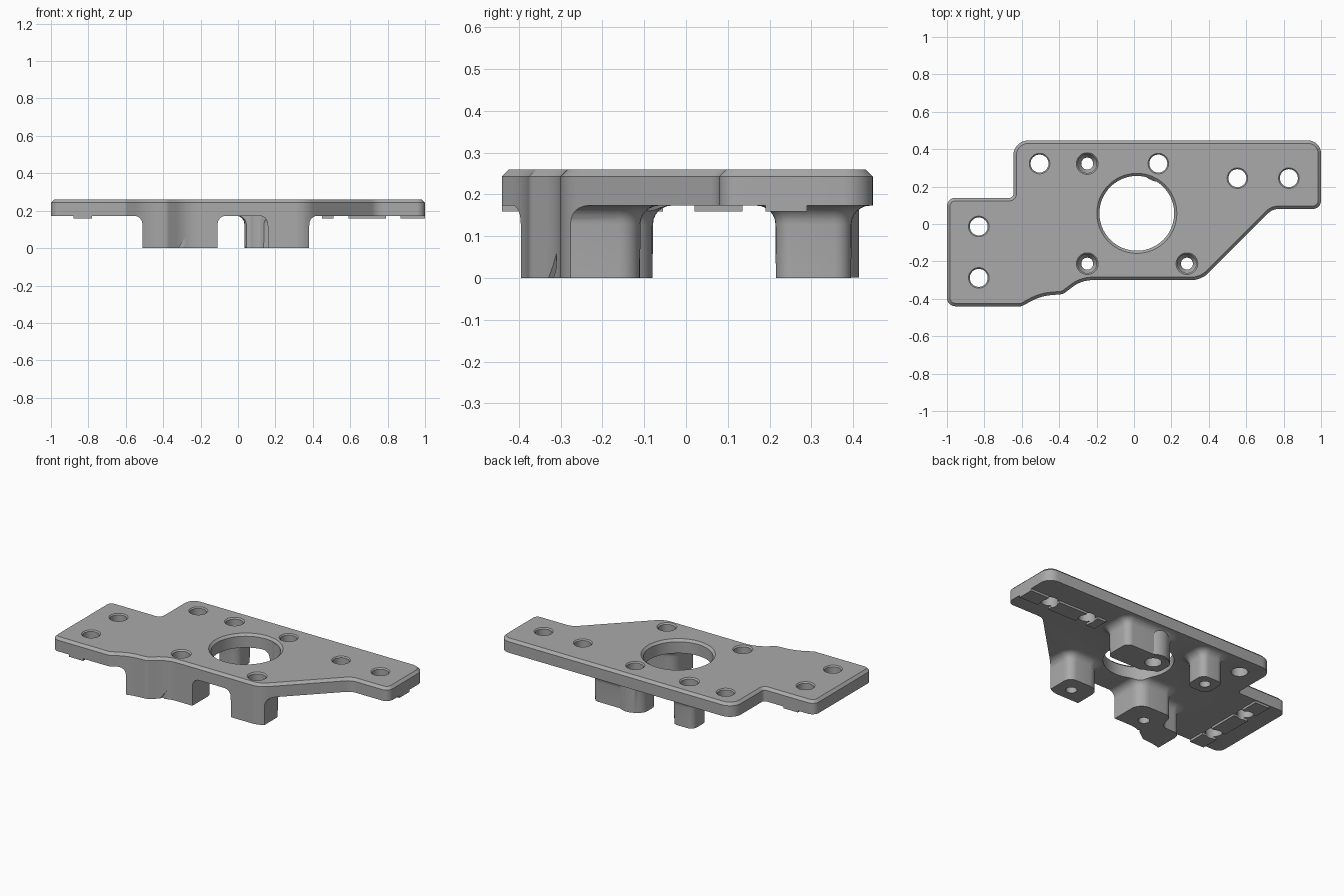
import bpy, bmesh, math
from mathutils import Vector

if "Cube" in bpy.data.objects:
    bpy.data.objects.remove(bpy.data.objects["Cube"])

grey = bpy.data.materials.new("plain grey")
grey.use_nodes = True
COLOUR = (0.40, 0.40, 0.40, 1)
grey.diffuse_color = COLOUR
grey.node_tree.nodes["Principled BSDF"].inputs["Base Color"].default_value = COLOUR


def rounded(corners, steps=10):
    """Closed counter-clockwise outline with a fillet at each (x, y, radius)."""
    pts = []
    for i, (x, y, r) in enumerate(corners):
        p = Vector((x, y))
        a = (Vector(corners[i - 1][:2]) - p).normalized()
        b = (Vector(corners[(i + 1) % len(corners)][:2]) - p).normalized()
        half = a.angle(b) / 2
        centre = p + (a + b).normalized() * (r / math.sin(half))
        t = r / math.tan(half)
        start, end = p + a * t - centre, p + b * t - centre
        sweep = math.atan2(start.cross(end), start.dot(end))
        for k in range(steps + 1):
            ang = sweep * k / steps
            c, s = math.cos(ang), math.sin(ang)
            pts.append(centre + Vector((c * start.x - s * start.y, s * start.x + c * start.y)))
    return pts


def offset(pts, d):
    out = []
    for i, p in enumerate(pts):
        a = (p - pts[i - 1]).normalized()
        b = (pts[(i + 1) % len(pts)] - p).normalized()
        n = Vector((a.y + b.y, -a.x - b.x)).normalized()
        out.append(p + n * (d / max(0.3, n.dot(Vector((a.y, -a.x))))))
    return out


def loft(name, levels):
    """Solid through stacked outlines: (points, z)."""
    bm = bmesh.new()
    rings = [[bm.verts.new((p.x, p.y, z)) for p in pts] for pts, z in levels]
    n = len(rings[0])
    bm.faces.new(rings[0][::-1])
    bm.faces.new(rings[-1])
    for lo, hi in zip(rings, rings[1:]):
        for i in range(n):
            j = (i + 1) % n
            bm.faces.new((lo[i], lo[j], hi[j], hi[i]))
    mesh = bpy.data.meshes.new(name)
    bm.to_mesh(mesh)
    bm.free()
    mesh.materials.append(grey)
    ob = bpy.data.objects.new(name, mesh)
    bpy.context.collection.objects.link(ob)
    return ob


def lathe(name, x, y, profile, sides=48):
    ring = [Vector((math.cos(2 * math.pi * i / sides), math.sin(2 * math.pi * i / sides)))
            for i in range(sides)]
    return loft(name, [([Vector((x, y)) + p * r for p in ring], z) for r, z in profile])


def box(name, x0, x1, y0, y1, z0, z1, lean=0):
    quad = [Vector(p) for p in ((x0, y0), (x1, y0), (x1, y1), (x0, y1))]
    return loft(name, [(quad, z0), ([p + Vector((lean, 0)) for p in quad], z1)])


def combine(target, tool, operation):
    mod = target.modifiers.new("combine", 'BOOLEAN')
    mod.operation, mod.solver, mod.object = operation, 'EXACT', tool
    graph = bpy.context.evaluated_depsgraph_get()
    graph.update()
    mesh = bpy.data.meshes.new_from_object(target.evaluated_get(graph))
    target.modifiers.clear()
    target.data = mesh
    bpy.data.objects.remove(tool)


def boss(corners, flare=0.045):
    """Standing leg that flares with a fillet into the underside."""
    pts = rounded(corners, 6)
    levels = [(pts, 0)]
    for k in range(7):
        a = math.pi / 2 * k / 6
        levels.append((offset(pts, 0.001 + flare * (1 - math.cos(a))),
                       UNDER - flare + flare * math.sin(a)))
    levels.append((levels[-1][0], UNDER + 0.03))
    return loft("boss", levels)


UNDER, TOP, CHAMFER, PAD = 0.173, 0.259, 0.016, 0.159

# Plate blank
plate = box("mounting_plate", -1.2, 1.2, -0.7, 0.7, UNDER, 0.35)

# Four legs under the plate
legs = [
    [(-0.51, -0.55, 0.01), (-0.11, -0.55, 0.01), (-0.11, -0.08, 0.07),
     (-0.34, -0.08, 0.05), (-0.37, -0.2, 0.05), (-0.51, -0.2, 0.05)],
    [(0.16, -0.5, 0.01), (0.38, -0.5, 0.01), (0.38, -0.11, 0.05), (0.16, -0.11, 0.07)],
    [(0.035, 0.215, 0.08), (0.38, 0.215, 0.04), (0.38, 0.395, 0.04), (0.035, 0.395, 0.06)],
    [(-0.325, 0.245, 0.05), (-0.175, 0.245, 0.05), (-0.175, 0.395, 0.04), (-0.325, 0.395, 0.04)],
]
for corners in legs:
    combine(plate, boss(corners), 'UNION')

# Thin locating pads, broken at the end holes
for a, b in ((0.45, 0.51), (0.59, 0.79), (0.87, 1.1)):
    combine(plate, box("pad", a, b, 0.19, 0.29, PAD, UNDER + 0.02), 'UNION')
for a, b in ((0.02, 0.135), (-0.25, -0.055), (-0.6, -0.33)):
    combine(plate, box("pad", -0.88, -0.78, a, b, PAD, UNDER + 0.02), 'UNION')

# Trim everything to the plate outline with its chamfered top edge
outline = rounded([
    (-1, -0.44, 0.045), (-0.6, -0.44, 0.03), (-0.5, -0.385, 0.28), (-0.38, -0.375, 0.05),
    (-0.28, -0.3, 0.18), (0.36, -0.3, 0.13), (0.74, 0.08, 0.08), (1, 0.08, 0.045),
    (1, 0.447, 0.07), (-0.645, 0.447, 0.08), (-0.645, 0.14, 0.02), (-1, 0.14, 0.045)])
trim = loft("trim", [(outline, -0.1), (outline, TOP - CHAMFER),
                     (offset(outline, -CHAMFER), TOP)])
combine(plate, trim, 'INTERSECT')

# Large central opening, then the round collar that slightly enters it
opening = lathe("opening", 0.015, 0.057, [(0.2, -0.1), (0.2, TOP - 0.014), (0.217, TOP + 0.003)], 80)
combine(plate, opening, 'DIFFERENCE')
combine(plate, lathe("collar", 0.13, 0.32, [(0.094, 0.001), (0.094, TOP - 0.014)]), 'UNION')

# Plain through holes with a slight edge break
for x, y in ((-0.505, 0.323), (0.13, 0.323), (0.553, 0.245), (0.828, 0.245),
             (-0.83, -0.013), (-0.83, -0.288)):
    combine(plate, lathe("hole", x, y, [(0.048, -0.1), (0.048, TOP - 0.007), (0.056, TOP + 0.001)]),
            'DIFFERENCE')

# Countersunk screw holes through three legs
for x, y in ((-0.25, 0.323), (-0.25, -0.212), (0.283, -0.212)):
    sink = [(0.032, -0.1), (0.032, 0.18), (0.05, 0.21), (0.05, TOP - 0.008), (0.059, TOP + 0.001)]
    combine(plate, lathe("screw_hole", x, y, sink), 'DIFFERENCE')

# Two slanted slits at the foot of the front leg
for x in (-0.325, -0.285):
    combine(plate, box("slit", x, x + 0.022, -0.5, -0.31, -0.01, 0.058, 0.045), 'DIFFERENCE')

# Smooth fillets, crisp edges
plate.data.name = "mounting_plate"
bpy.ops.object.select_all(action='DESELECT')
plate.select_set(True)
bpy.context.view_layer.objects.active = plate
bpy.ops.object.shade_smooth_by_angle(angle=math.radians(30))
